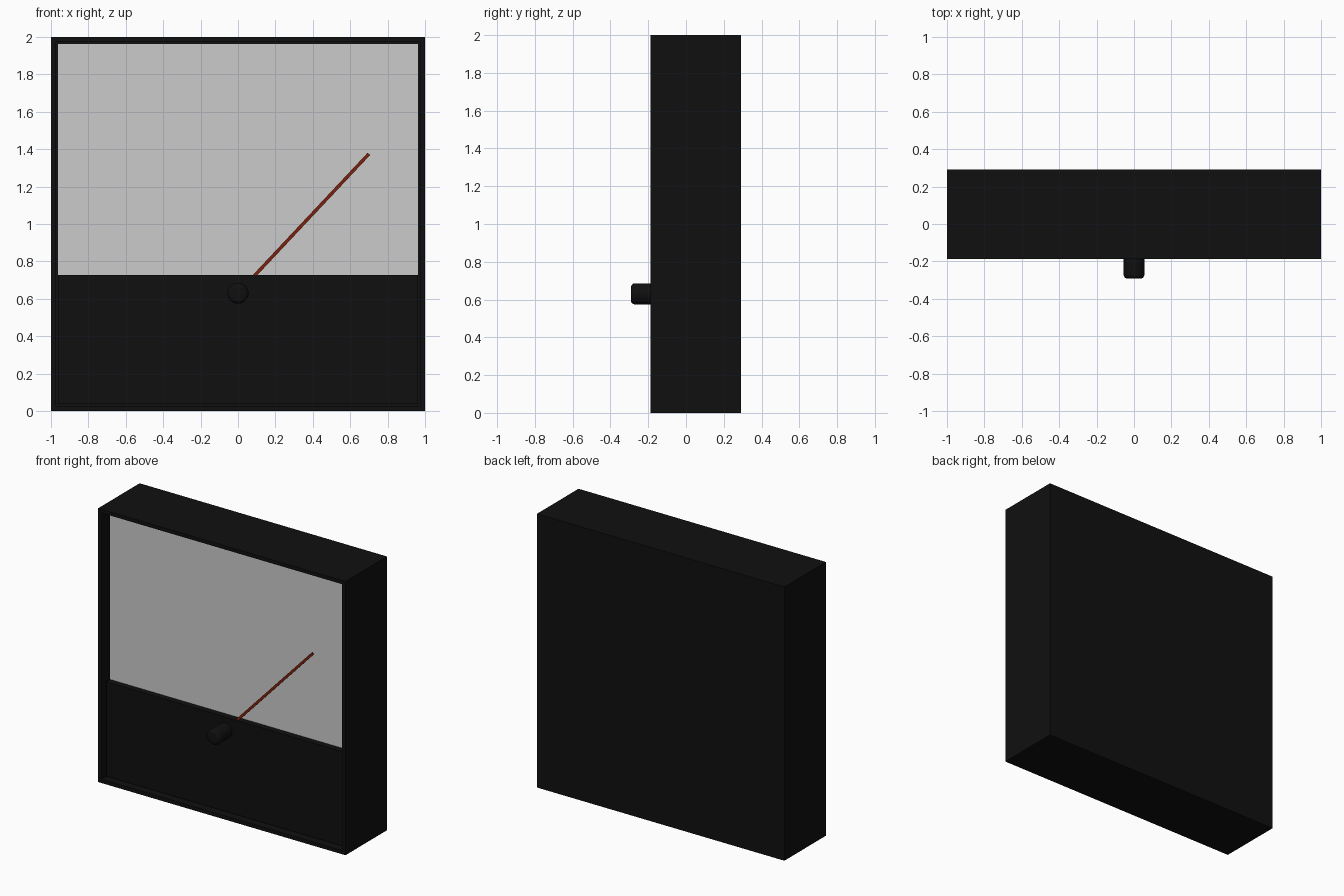
import bpy, bmesh, math
from mathutils import Matrix

if "Cube" in bpy.data.objects:
    bpy.data.objects.remove(bpy.data.objects["Cube"])


def material(name, rgb):
    m = bpy.data.materials.new(name)
    m.diffuse_color = (*rgb, 1)
    m.use_nodes = True
    m.node_tree.nodes["Principled BSDF"].inputs["Base Color"].default_value = m.diffuse_color
    return m


BLACK = material("matte_black", (0.005, 0.005, 0.005))
GREY = material("dial_grey", (0.6, 0.6, 0.6))
RED = material("needle_red", (0.2, 0.015, 0.004))


def finish(name, bm, mat):
    me = bpy.data.meshes.new(name)
    bm.to_mesh(me)
    bm.free()
    me.materials.append(mat)
    ob = bpy.data.objects.new(name, me)
    bpy.context.collection.objects.link(ob)
    return ob


def box(name, lo, hi, mat, rot=None):
    bm = bmesh.new()
    size = [b - a for a, b in zip(lo, hi)]
    mid = [(a + b) / 2 for a, b in zip(lo, hi)]
    bmesh.ops.create_cube(bm, size=1, matrix=Matrix.Translation(mid) @ Matrix.Diagonal((*size, 1)))
    if rot:
        bmesh.ops.transform(bm, matrix=rot, verts=bm.verts)
    return finish(name, bm, mat)


FRONT, BACK, RIM = -0.187, 0.292, 0.038

# Case: a box whose front face is inset and pushed in to leave a thin rim
bm = bmesh.new()
bmesh.ops.create_cube(bm, size=1, matrix=Matrix.Translation((0, (FRONT + BACK) / 2, 1))
                      @ Matrix.Diagonal((2, BACK - FRONT, 2, 1)))
face = min(bm.faces, key=lambda f: f.calc_center_median().y)
bmesh.ops.inset_region(bm, faces=[face], thickness=RIM)
pocket = bmesh.ops.extrude_face_region(bm, geom=[face])
bmesh.ops.translate(bm, vec=(0, 0.092, 0),
                    verts=[v for v in pocket["geom"] if isinstance(v, bmesh.types.BMVert)])
if face.is_valid:
    bmesh.ops.delete(bm, geom=[face], context='FACES_ONLY')
bmesh.ops.recalc_face_normals(bm, faces=bm.faces)
finish("case", bm, BLACK)

# Dial plate behind, cover panel in front of its lower part
IN = 1 - RIM
box("dial_plate", (-IN, FRONT + 0.085, 0.70), (IN, FRONT + 0.092, 2 - RIM), GREY)
box("cover_panel", (-IN, FRONT + 0.04, RIM), (IN, FRONT + 0.092, 0.727), BLACK)

# Needle pivots about the knob axis and passes behind the cover
PIVOT = (0, 0, 0.63)
turn = Matrix.Translation(PIVOT) @ Matrix.Rotation(math.atan2(0.70, 0.745), 4, 'Y')
box("needle", (-0.009, FRONT + 0.048, 0), (0.009, FRONT + 0.056, 1.022), RED, turn)

# Knob: short cylinder with a rounded front edge
bm = bmesh.new()
KNOB_FRONT, KNOB_BACK = -0.292, FRONT + 0.045
bmesh.ops.create_cone(bm, cap_ends=True, segments=32, radius1=0.056, radius2=0.056,
                      depth=KNOB_BACK - KNOB_FRONT,
                      matrix=Matrix.Translation((0, (KNOB_FRONT + KNOB_BACK) / 2, PIVOT[2]))
                      @ Matrix.Rotation(math.pi / 2, 4, 'X'))
edges = [e for e in bm.edges if all(v.co.y < KNOB_FRONT + 0.001 for v in e.verts)]
bmesh.ops.bevel(bm, geom=edges, offset=0.022, segments=4, profile=0.5, affect='EDGES')
knob = finish("knob", bm, BLACK)
bpy.context.view_layer.objects.active = knob
knob.select_set(True)
bpy.ops.object.shade_smooth_by_angle(angle=math.radians(35))
